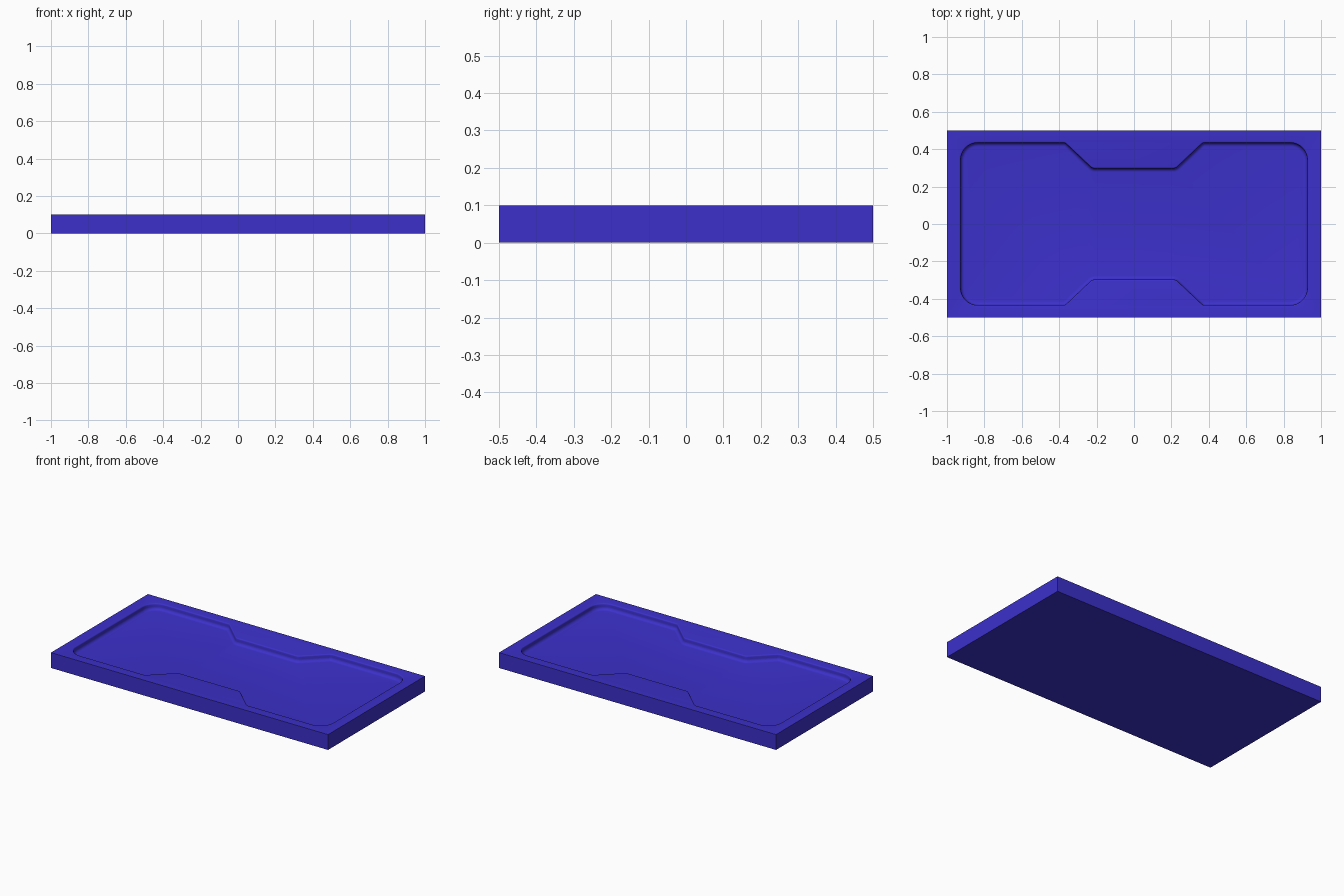
import bpy, bmesh
from math import sin, cos, pi, tan
from mathutils import Vector

if "Cube" in bpy.data.objects:
    bpy.data.objects.remove(bpy.data.objects["Cube"])

LENGTH, WIDTH, HEIGHT = 2.0, 1.0, 0.1
DEPTH = 0.04


def fillet(corners, segs=8):
    """Round each (x, y, radius) corner of a closed outline."""
    pts = []
    n = len(corners)
    for i, (x, y, r) in enumerate(corners):
        p = Vector((x, y))
        a = (Vector(corners[i - 1][:2]) - p).normalized()
        b = (Vector(corners[(i + 1) % n][:2]) - p).normalized()
        half = a.angle(b) / 2
        centre = p + (a + b).normalized() * (r / sin(half))
        start = p + a * (r / tan(half)) - centre
        end = p + b * (r / tan(half)) - centre
        sweep = pi - 2 * half
        for k in range(segs + 1):
            t = k / segs * sweep
            v = (start * sin(sweep - t) + end * sin(t)) / sin(sweep)
            pts.append(centre + v)
    return pts


def inset(pts, d):
    """Offset a counter-clockwise outline inward by d."""
    out = []
    n = len(pts)
    for i, p in enumerate(pts):
        e1 = (p - pts[i - 1]).normalized()
        e2 = (pts[(i + 1) % n] - p).normalized()
        n1, n2 = Vector((-e1.y, e1.x)), Vector((-e2.y, e2.x))
        out.append(p + (n1 + n2) * (d / (1 + n1.dot(n2))))
    return out


# Recess outline: one quarter, mirrored into a closed counter-clockwise loop
quarter = [(0.935, 0.442, 0.1), (0.365, 0.442, 0.035), (0.22, 0.305, 0.03)]
half = quarter + [(-x, y, r) for x, y, r in reversed(quarter)]
outline = fillet(half + [(-x, -y, r) for x, y, r in half])

# Wall profile (inset, z): small rounded lip, then a rounded foot
LIP, FOOT = 0.008, 0.02
profile = [(LIP * sin(k / 4 * pi / 2), HEIGHT - LIP * (1 - cos(k / 4 * pi / 2)))
           for k in range(5)]
profile += [(LIP + FOOT * (1 - cos(k / 6 * pi / 2)),
             HEIGHT - DEPTH + FOOT * (1 - sin(k / 6 * pi / 2))) for k in range(7)]

bm = bmesh.new()

# Outer slab: bottom and sides
rect = [(-1, -1), (1, -1), (1, 1), (-1, 1)]
low, high = [[bm.verts.new((sx * LENGTH / 2, sy * WIDTH / 2, z)) for sx, sy in rect]
             for z in (0, HEIGHT)]
bm.faces.new(low[::-1])
for i in range(4):
    j = (i + 1) % 4
    bm.faces.new((low[i], low[j], high[j], high[i]))

# Recess walls and floor
rings = [[bm.verts.new((p.x, p.y, z)) for p in inset(outline, d)] for d, z in profile]
n = len(outline)
for r0, r1 in zip(rings, rings[1:]):
    for i in range(n):
        j = (i + 1) % n
        bm.faces.new((r0[i], r0[j], r1[j], r1[i]))
bm.faces.new(rings[-1])

# Flat rim between the slab edge and the recess
rim = [bm.edges.get((loop[i - 1], loop[i])) for loop in (high, rings[0])
       for i in range(len(loop))]
bmesh.ops.triangle_fill(bm, use_beauty=True, edges=rim, normal=(0, 0, 1))
bmesh.ops.recalc_face_normals(bm, faces=bm.faces)

mesh = bpy.data.meshes.new("tray")
bm.to_mesh(mesh)
bm.free()
tray = bpy.data.objects.new("tray", mesh)
bpy.context.collection.objects.link(tray)

blue = bpy.data.materials.new("blue")
blue.diffuse_color = (0.045, 0.03, 0.6, 1)
blue.use_nodes = True
blue.node_tree.nodes["Principled BSDF"].inputs["Base Color"].default_value = blue.diffuse_color
mesh.materials.append(blue)

bpy.context.view_layer.objects.active = tray
tray.select_set(True)
bpy.ops.object.shade_smooth_by_angle(angle=0.6)
